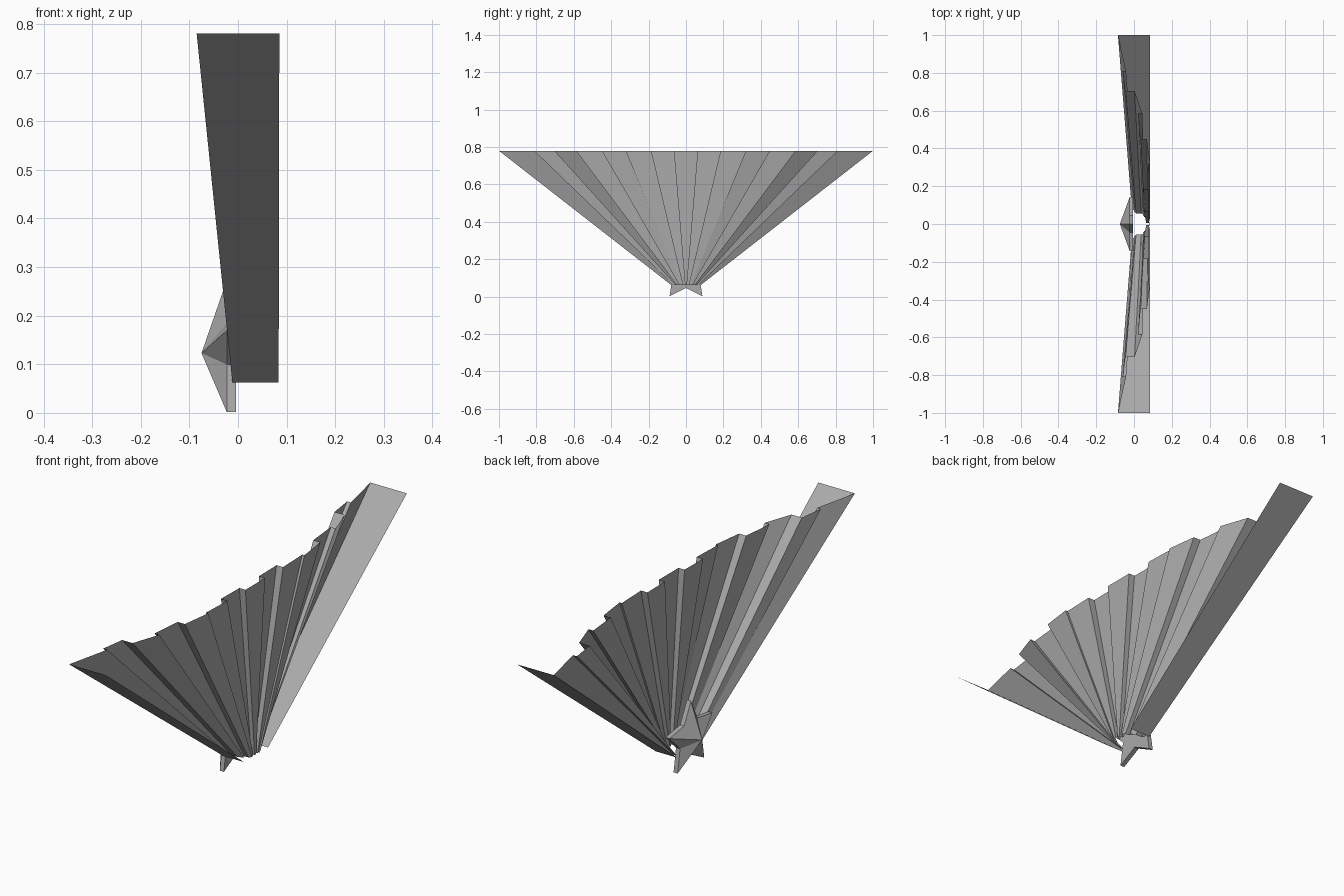
import bpy, bmesh, math

cube = bpy.data.objects.get("Cube")
if cube:
    bpy.data.objects.remove(cube, do_unlink=True)

grey = bpy.data.materials.new("plain_grey")
grey.use_nodes = True
colour = (0.4, 0.4, 0.4, 1)
grey.diffuse_color = colour
grey.node_tree.nodes["Principled BSDF"].inputs["Base Color"].default_value = colour


def make_object(name, bm):
    mesh = bpy.data.meshes.new(name)
    bm.to_mesh(mesh)
    bm.free()
    mesh.materials.append(grey)
    obj = bpy.data.objects.new(name, mesh)
    bpy.context.collection.objects.link(obj)
    return obj


# Pleated fan: half of the stepped top edge as (y, x), from the middle to the end wall
half = [(0.065, 0.08), (0.065, 0.052), (0.185, 0.05), (0.185, 0.08),
        (0.32, 0.075), (0.32, 0.085), (0.45, 0.068), (0.45, 0.035),
        (0.585, 0.022), (0.585, 0.044), (0.705, 0.003), (0.705, -0.045),
        (0.81, -0.06), (0.81, -0.042), (1, -0.085), (1, 0.085)]
profile = [(-y, x) for y, x in reversed(half)] + half
TOP, BOTTOM, NARROW = 0.78, 0.063, 0.08

bm = bmesh.new()
upper = [bm.verts.new((x, y, TOP)) for y, x in profile]
lower = [bm.verts.new((0.036 + 0.56 * x, y * NARROW, BOTTOM)) for y, x in profile]
for i in range(len(profile) - 1):
    bm.faces.new((lower[i], lower[i + 1], upper[i + 1], upper[i]))
make_object("pleated_fan", bm)

# Star clasp: raised centre, thin straight rim and flat back
bm = bmesh.new()
CENTRE, OUTER, INNER = 0.123, 0.15, 0.076
RIM, BACK, APEX = -0.023, -0.004, -0.075


def star_ring(x):
    ring = []
    for i in range(10):
        r = INNER if i % 2 else OUTER
        a = math.pi * i / 5
        ring.append(bm.verts.new((x, r * math.sin(a), CENTRE + r * math.cos(a))))
    return ring


front, back = star_ring(RIM), star_ring(BACK)
apex = bm.verts.new((APEX, 0, CENTRE))
for i in range(10):
    j = (i + 1) % 10
    bm.faces.new((apex, front[i], front[j]))
    bm.faces.new((front[i], back[i], back[j], front[j]))
bm.faces.new(back)
bmesh.ops.recalc_face_normals(bm, faces=bm.faces)
make_object("star_clasp", bm)
